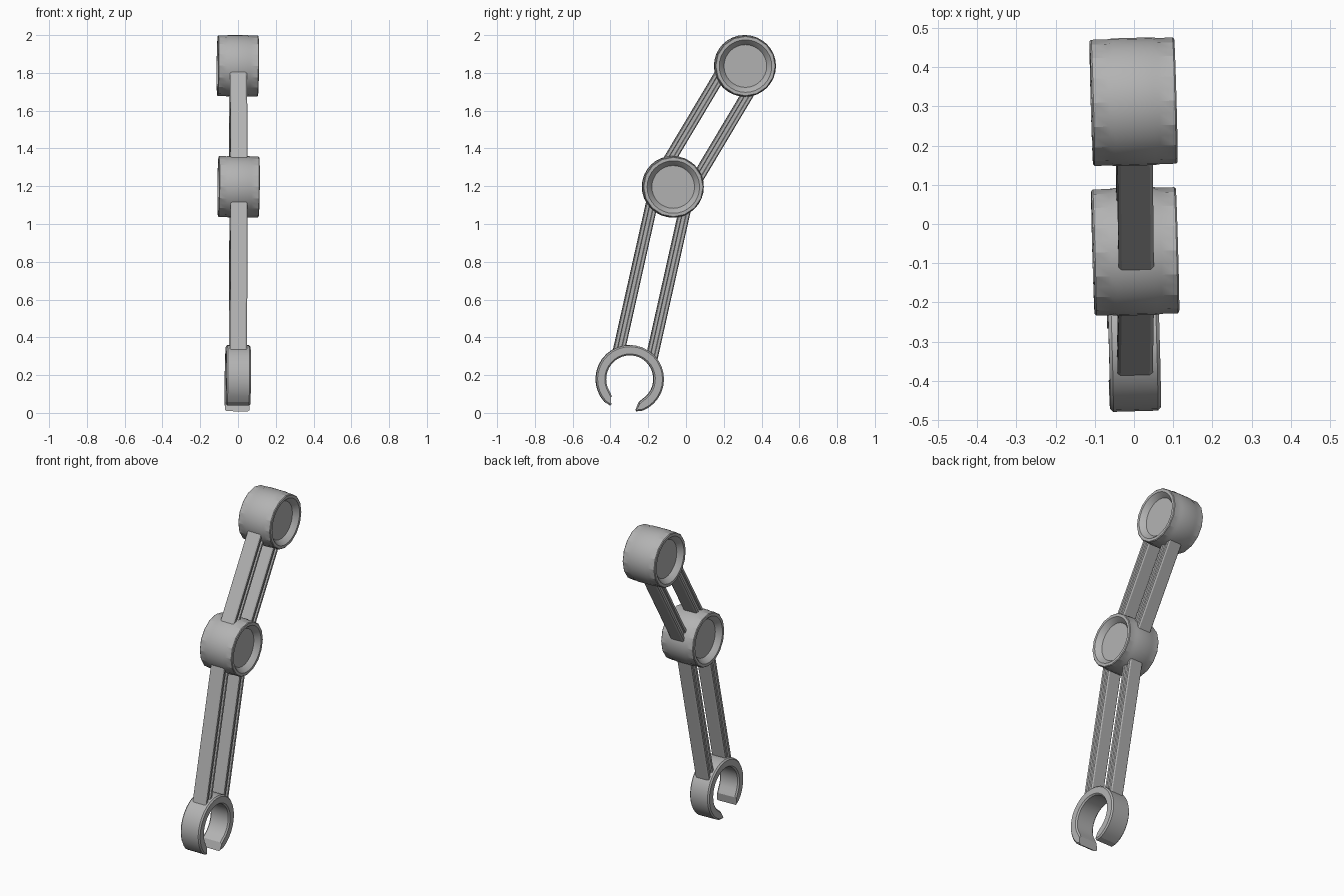
import bpy, bmesh
from math import sin, cos, pi, radians
from mathutils import Vector, Matrix

if "Cube" in bpy.data.objects:
    bpy.data.objects.remove(bpy.data.objects["Cube"])

CLIP = Vector((0, -0.298, 0.179))
ELBOW = Vector((0, -0.07, 1.197))
TOP = Vector((0, 0.312, 1.837))

# The whole arm is rolled very slightly about its long axis
ROLL = (Matrix.Translation(CLIP) @ Matrix.Rotation(radians(1.7), 4, TOP - CLIP)
        @ Matrix.Translation(-CLIP))
ROLL = Matrix.Translation((-0.001, 0, 0)) @ ROLL

# Darker grey plastic
GREY = bpy.data.materials.new("dark_grey")
GREY.diffuse_color = (0.45, 0.45, 0.45, 1)
GREY.use_nodes = True
GREY.node_tree.nodes["Principled BSDF"].inputs["Base Color"].default_value = GREY.diffuse_color


def loft(name, sections):
    """Skin a list of closed cross-sections and cap both ends."""
    bm = bmesh.new()
    rings = [[bm.verts.new(ROLL @ p) for p in s] for s in sections]
    n = len(rings[0])
    for a, b in zip(rings, rings[1:]):
        for i in range(n):
            j = (i + 1) % n
            bm.faces.new((a[i], a[j], b[j], b[i]))
    bm.faces.new(rings[0])
    bm.faces.new(rings[-1])
    bmesh.ops.recalc_face_normals(bm, faces=bm.faces)
    mesh = bpy.data.meshes.new(name)
    bm.to_mesh(mesh)
    bm.free()
    mesh.materials.append(GREY)
    ob = bpy.data.objects.new(name, mesh)
    bpy.context.collection.objects.link(ob)
    bpy.ops.object.select_all(action='DESELECT')
    ob.select_set(True)
    bpy.context.view_layer.objects.active = ob
    bpy.ops.object.shade_smooth_by_angle(angle=radians(20))


def joint(name, c, sides=32):
    """Smooth barrel with coarser faceted end bands and a dished recess."""
    # x, radius, whether the ring is a coarse 16-sided one
    half = [(0.077, 0.113, False), (0.083, 0.117, False), (0.104, 0.135, False),
            (0.108, 0.139, False), (0.108, 0.157, True), (0.104, 0.161, True),
            (0.064, 0.161, True), (0.050, 0.163, False)]
    profile = [(-x, r, f) for x, r, f in half] + half[::-1]

    def ring(x, r, coarse):
        pts = []
        for k in range(sides):
            rr = r * cos(2 * pi / sides) if coarse and k % 2 else r
            a = 2 * pi * k / sides
            pts.append(c + Vector((x, rr * cos(a), rr * sin(a))))
        return pts

    loft(name, [ring(*p) for p in profile])


def rails(name, a, b, start, end):
    """Pair of parallel bars, edges chamfered, shallow groove along both sides."""
    u = (b - a).normalized()
    n = Vector((0, u.z, -u.y))
    half = [(0.037, -0.031), (0.045, -0.026), (0.045, -0.012), (0.036, -0.009),
            (0.036, 0.009), (0.045, 0.012), (0.045, 0.026), (0.037, 0.031)]
    section = half + [(-x, d) for x, d in half[::-1]]
    for label, side in (("front", -1), ("back", 1)):
        off = 0.089 * side
        loft(f"{name}_{label}_rail",
             [[p + Vector((x, 0, 0)) + n * (off + d) for x, d in section]
              for p in (a + u * start, b - u * end)])


def clip(name, c, toward, steps=28):
    """Open C-shaped ring whose gap points away from the arm."""
    u = (c - toward).normalized()
    n = Vector((0, u.z, -u.y))
    w, ch = 0.065, 0.008

    def pt(x, r, ang):
        return c + Vector((x, 0, 0)) + (u * cos(ang) + n * sin(ang)) * r

    sections = []
    for i in range(steps + 1):
        t = i / steps
        ao = radians(24 + 312 * t)
        ai = radians(34 + 292 * t)
        e = 0.006 if i in (0, steps) else 0
        ro, ri = 0.180 - e, 0.126 + e
        sections.append([pt(-w, ri + ch, ai), pt(-w, ro - ch, ao),
                         pt(-w + ch, ro, ao), pt(w - ch, ro, ao),
                         pt(w, ro - ch, ao), pt(w, ri + ch, ai),
                         pt(w - ch, ri, ai), pt(-w + ch, ri, ai)])
    loft(name, sections)


joint("top_joint", TOP)
joint("elbow_joint", ELBOW)
rails("upper_arm", ELBOW, TOP, 0.09, 0.09)
rails("lower_arm", CLIP, ELBOW, 0.122, 0.09)
clip("grip_clip", CLIP, ELBOW)
